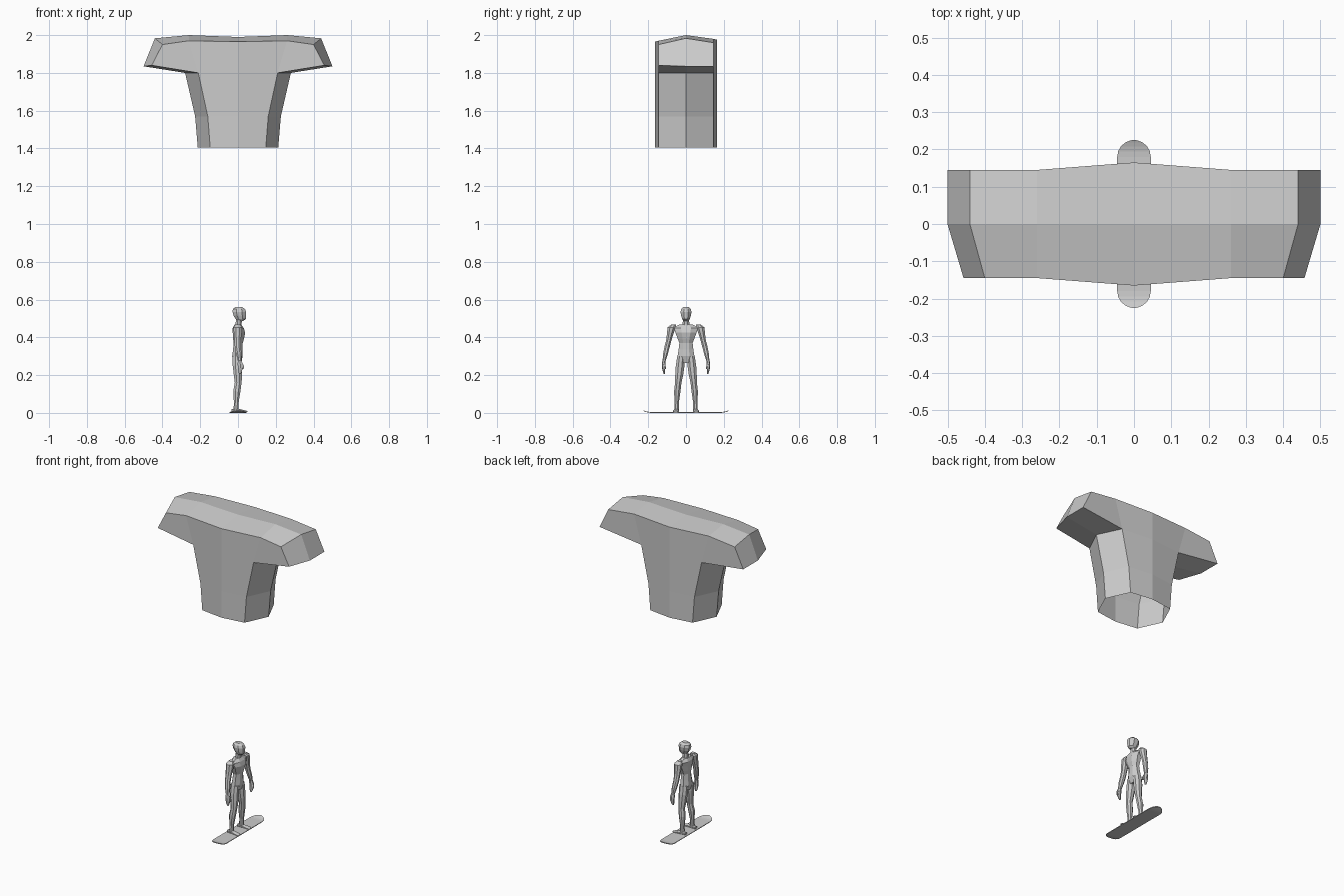
import bpy, bmesh
from math import sin, cos, pi, sqrt


def finish(name, bm, mirror=False):
    bmesh.ops.recalc_face_normals(bm, faces=bm.faces)
    me = bpy.data.meshes.new(name)
    bm.to_mesh(me)
    bm.free()
    ob = bpy.data.objects.new(name, me)
    bpy.context.collection.objects.link(ob)
    if mirror:
        m = ob.modifiers.new("Mirror", 'MIRROR')
        m.use_axis = (False, True, False)
    return ob


def loft(name, rings, n=8, along='z', mirror=False):
    """rings: (x, y, z, r1, r2); radii are x,y for 'z' lofts and y,z for 'x' lofts."""
    bm = bmesh.new()
    loops = []
    for x, y, z, r1, r2 in rings:
        loop = []
        for i in range(n):
            a = 2 * pi * (i + 0.5) / n
            u, v = r1 * cos(a) / cos(pi / n), r2 * sin(a) / cos(pi / n)
            co = (x + u, y + v, z) if along == 'z' else (x, y + u, z + v)
            loop.append(bm.verts.new(co))
        loops.append(loop)
    for a, b in zip(loops, loops[1:]):
        for i in range(n):
            j = (i + 1) % n
            bm.faces.new((a[i], a[j], b[j], b[i]))
    bm.faces.new(loops[0])
    bm.faces.new(loops[-1])
    return finish(name, bm, mirror)


# Floating T-shaped block, open underneath: half outlines at front, middle and back
front = [(0, 1.965), (.26, 1.97), (.40, 1.95), (.457, 1.84),
         (.21, 1.80), (.16, 1.57), (.147, 1.405)]
middle = [(0, 1.99), (.26, 2.0), (.44, 1.983), (.5, 1.835),
          (.28, 1.80), (.227, 1.57), (.213, 1.405)]
back = [(0, 1.975), (.26, 1.98), (.44, 1.96), (.5, 1.835),
        (.21, 1.80), (.16, 1.57), (.147, 1.405)]
bm = bmesh.new()
for s in (-1, 1):
    rows = []
    for outline, y in ((front, -.145), (middle, 0), (back, .145)):
        rows.append([bm.verts.new((s * x, y * (.165 / .145 if x == 0 else 1), z))
                     for x, z in outline])
    for a, b in zip(rows, rows[1:]):
        for i in range(6):
            bm.faces.new((a[i], a[i + 1], b[i + 1], b[i]))
    for row, y in ((rows[0], -.165), (rows[2], .165)):
        c = [row[0]] + [bm.verts.new((0, y, z)) for z in (1.80, 1.57, 1.405)]
        bm.faces.new((c[0], row[1], row[4], c[1]))
        bm.faces.new((row[1], row[2], row[3], row[4]))
        bm.faces.new((c[1], row[4], row[5], c[2]))
        bm.faces.new((c[2], row[5], row[6], c[3]))
bmesh.ops.remove_doubles(bm, verts=bm.verts, dist=.0005)
finish("floating_block", bm)

# Board with rounded, upturned tips
bm = bmesh.new()
ends = [.10, .16, .18, .195, .208, .218, .2235, .225]
prev = None
for y in [-e for e in reversed(ends)] + ends:
    t = max(0, abs(y) - .18) / .045
    w = .045 * max(.12, sqrt(max(0, 1 - t * t)))
    z = .010 * t * t
    ring = [bm.verts.new(c) for c in ((-w, y, z), (w, y, z), (w, y, z + .004), (-w, y, z + .004))]
    if prev:
        for i in range(4):
            j = (i + 1) % 4
            bm.faces.new((prev[i], prev[j], ring[j], ring[i]))
    else:
        bm.faces.new(ring)
    prev = ring
bm.faces.new(prev)
finish("board", bm)

# Rider, facing +x
loft("head", [(.012, 0, .487, .016, .013), (.014, 0, .497, .027, .020),
              (.009, 0, .515, .033, .026), (.007, 0, .535, .036, .029),
              (.005, 0, .550, .032, .025), (.004, 0, .560, .018, .014)])
loft("neck", [(0, 0, .45, .020, .026), (.003, 0, .47, .016, .018), (.006, 0, .50, .016, .016)])
loft("torso", [(-.003, 0, .265, .018, .030), (-.003, 0, .300, .028, .045),
               (-.001, 0, .335, .025, .039), (.001, 0, .370, .024, .035),
               (.003, 0, .393, .029, .044), (.005, 0, .425, .033, .056),
               (.001, 0, .450, .029, .064), (-.001, 0, .468, .018, .036)])
loft("leg", [(-.003, .026, .300, .025, .020), (-.003, .031, .250, .025, .023),
             (0, .036, .200, .022, .021), (.001, .041, .160, .018, .017),
             (-.006, .046, .115, .019, .017), (-.009, .049, .060, .013, .012),
             (-.010, .050, .012, .013, .012)], mirror=True)
loft("foot", [(-.035, .050, .011, .011, .008), (-.015, .050, .013, .013, .010),
              (.015, .052, .011, .014, .008), (.038, .054, .008, .015, .005),
              (.049, .054, .007, .009, .003)], along='x', mirror=True)
loft("arm", [(-.001, .066, .468, .012, .012), (-.001, .076, .453, .023, .022),
             (-.001, .082, .425, .021, .018), (-.002, .091, .385, .017, .014),
             (-.001, .100, .350, .016, .014), (.004, .108, .315, .015, .013),
             (.009, .116, .275, .010, .008)], mirror=True)
loft("hand", [(.009, .116, .280, .009, .007), (.012, .119, .258, .014, .008),
              (.013, .119, .238, .013, .007), (.011, .116, .218, .009, .005),
              (.010, .114, .206, .005, .003)], n=6, mirror=True)
loft("thumb", [(.020, .116, .262, .005, .005), (.027, .112, .246, .005, .004),
               (.027, .110, .232, .003, .003)], n=5, mirror=True)
